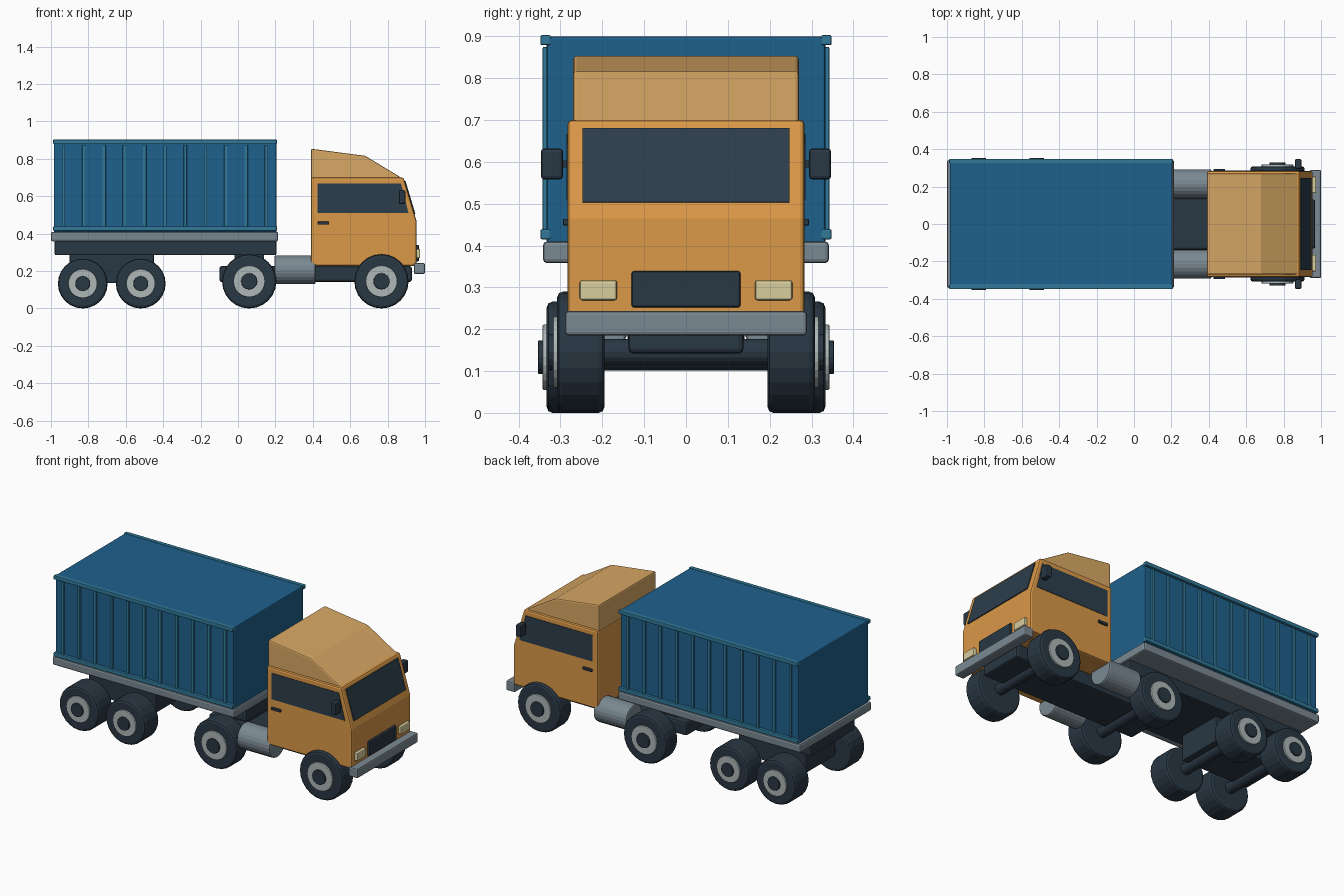
import bpy
import bmesh
import math

cube = bpy.data.objects.get("Cube")
if cube:
    bpy.data.objects.remove(cube, do_unlink=True)


def material(name, srgb):
    mat = bpy.data.materials.new(name)
    mat.use_nodes = True
    color = [(c / 255) ** 2.2 for c in srgb] + [1]
    mat.diffuse_color = color
    bsdf = mat.node_tree.nodes["Principled BSDF"]
    bsdf.inputs["Base Color"].default_value = color
    bsdf.inputs["Roughness"].default_value = 0.7
    return mat


ORANGE = material("orange paint", (218, 151, 73))
TAN = material("tan roof", (216, 167, 101))
BLUE = material("container blue", (36, 97, 139))
TRIM = material("blue trim", (52, 120, 152))
GREY = material("metal grey", (122, 136, 145))
SILVER = material("wheel silver", (172, 182, 182))
DARK = material("dark rubber", (45, 58, 69))
GLASS = material("dark glass", (48, 64, 77))
CREAM = material("lamp cream", (214, 204, 156))


def finish(name, bm, mat, bevel=0):
    bmesh.ops.recalc_face_normals(bm, faces=bm.faces)
    mesh = bpy.data.meshes.new(name)
    bm.to_mesh(mesh)
    bm.free()
    mesh.materials.append(mat)
    obj = bpy.data.objects.new(name, mesh)
    bpy.context.collection.objects.link(obj)
    if bevel:
        mod = obj.modifiers.new("soft edges", "BEVEL")
        mod.width = bevel
        mod.segments = 2
        mod.limit_method = "ANGLE"
        mod.angle_limit = math.radians(30)
    return obj


def prism(name, profile, y0, y1, mat, bevel=0):
    """Extrude an x-z profile from y0 to y1."""
    bm = bmesh.new()
    face = bm.faces.new([bm.verts.new((x, y0, z)) for x, z in profile])
    new = bmesh.ops.extrude_face_region(bm, geom=[face])["geom"]
    verts = [v for v in new if isinstance(v, bmesh.types.BMVert)]
    bmesh.ops.translate(bm, verts=verts, vec=(0, y1 - y0, 0))
    return finish(name, bm, mat, bevel)


def box(name, x, y, z, mat, bevel=0.006):
    corners = [(x[0], z[0]), (x[1], z[0]), (x[1], z[1]), (x[0], z[1])]
    return prism(name, corners, y[0], y[1], mat, bevel)


def cylinder(name, axis, center, radius, length, mat, bevel=0, sides=24):
    bm = bmesh.new()
    bmesh.ops.create_cone(bm, cap_ends=True, segments=sides,
                          radius1=radius, radius2=radius, depth=length)
    obj = finish(name, bm, mat, bevel)
    obj.location = center
    if axis == "y":
        obj.rotation_euler.x = math.pi / 2
    else:
        obj.rotation_euler.y = math.pi / 2
    return obj


SIDES = (("near", -1), ("far", 1))


def span(side, inner, outer):
    return sorted((side * inner, side * outer))


# Container with long side rails and upright ribs
box("container", (-0.985, 0.205), (-0.333, 0.333), (0.405, 0.9), BLUE)
for label, s in SIDES:
    for level, z in (("bottom", 0.415), ("top", 0.879)):
        box(f"{level}_rail_{label}", (-0.988, 0.208), span(s, 0.323, 0.348),
            (z, z + 0.024), TRIM, 0.004)
    for i in range(11):
        x = -0.933 + i * 0.1085
        box(f"rib_{label}_{i + 1}", (x - 0.009, x + 0.009), span(s, 0.325, 0.343),
            (0.437, 0.875), TRIM, 0.004)

# Trailer deck, frame and rear bogie
box("trailer_deck", (-1, 0.215), (-0.342, 0.342), (0.358, 0.41), GREY, 0.01)
box("trailer_frame", (-0.98, 0.205), (-0.21, 0.21), (0.285, 0.362), DARK)
box("bogie", (-0.9, -0.45), (-0.14, 0.14), (0.135, 0.29), DARK)

# Truck chassis and side fuel tanks
box("chassis", (-0.1, 0.93), (-0.138, 0.138), (0.142, 0.226), DARK, 0.012)
box("hitch", (-0.02, 0.14), (-0.11, 0.11), (0.22, 0.29), DARK)
for label, s in SIDES:
    cylinder(f"fuel_tank_{label}", "x", (0.305, s * 0.215, 0.207),
             0.077, 0.22, GREY, 0.008)

# Wheels and axles: name, x, tyre radius, outer face
AXLES = (("rear", -0.83, 0.133, 0.333), ("second_rear", -0.52, 0.133, 0.333),
         ("drive", 0.06, 0.145, 0.308), ("front", 0.767, 0.145, 0.308))
for axle, x, r, outer in AXLES:
    cylinder(f"{axle}_axle", "y", (x, 0, r), 0.032, 0.5, DARK, sides=16)
    inner = outer - 0.136
    if axle == "front" or axle == "drive":
        inner = 0.195
    for label, s in SIDES:
        cylinder(f"{axle}_tyre_{label}", "y", (x, s * (inner + outer) / 2, r),
                 r, outer - inner, DARK, 0.014)
        cylinder(f"{axle}_rim_{label}", "y", (x, s * (outer - 0.01), r),
                 r * 0.585, 0.04, SILVER, 0.003)
        cylinder(f"{axle}_hub_{label}", "y", (x, s * outer, r),
                 r * 0.3, 0.042, DARK, 0.003, 16)

# Cab body and sloped roof fairing
prism("cab", [(0.39, 0.228), (0.955, 0.228), (0.955, 0.465),
              (0.885, 0.7), (0.39, 0.7)], -0.283, 0.283, ORANGE, 0.01)
prism("roof_fairing", [(0.39, 0.69), (0.888, 0.69), (0.68, 0.816),
                       (0.39, 0.854)], -0.27, 0.27, TAN, 0.008)

# Windows
prism("windshield", [(0.885, 0.679), (0.896, 0.681), (0.949, 0.504),
                     (0.938, 0.502)], -0.247, 0.247, GLASS)
for label, s in SIDES:
    y0, y1 = span(s, 0.279, 0.286)
    prism(f"side_window_{label}", [(0.425, 0.51), (0.912, 0.51), (0.872, 0.667),
                                   (0.425, 0.667)], y0, y1, GLASS)

# Door handles, mirrors and headlights
for label, s in SIDES:
    box(f"door_handle_{label}", (0.425, 0.487), span(s, 0.278, 0.294),
        (0.448, 0.464), DARK, 0.003)
    box(f"mirror_{label}", (0.86, 0.895), span(s, 0.294, 0.347),
        (0.558, 0.632), DARK, 0.008)
    box(f"mirror_arm_{label}", (0.868, 0.884), span(s, 0.27, 0.31),
        (0.587, 0.603), DARK, 0)
    box(f"headlight_{label}", (0.945, 0.974), span(s, 0.165, 0.254),
        (0.269, 0.317), CREAM)

# Grille and bumper
box("grille", (0.945, 0.968), (-0.13, 0.13), (0.252, 0.339), DARK)
box("bumper", (0.94, 1), (-0.289, 0.289), (0.185, 0.243), GREY, 0.008)
